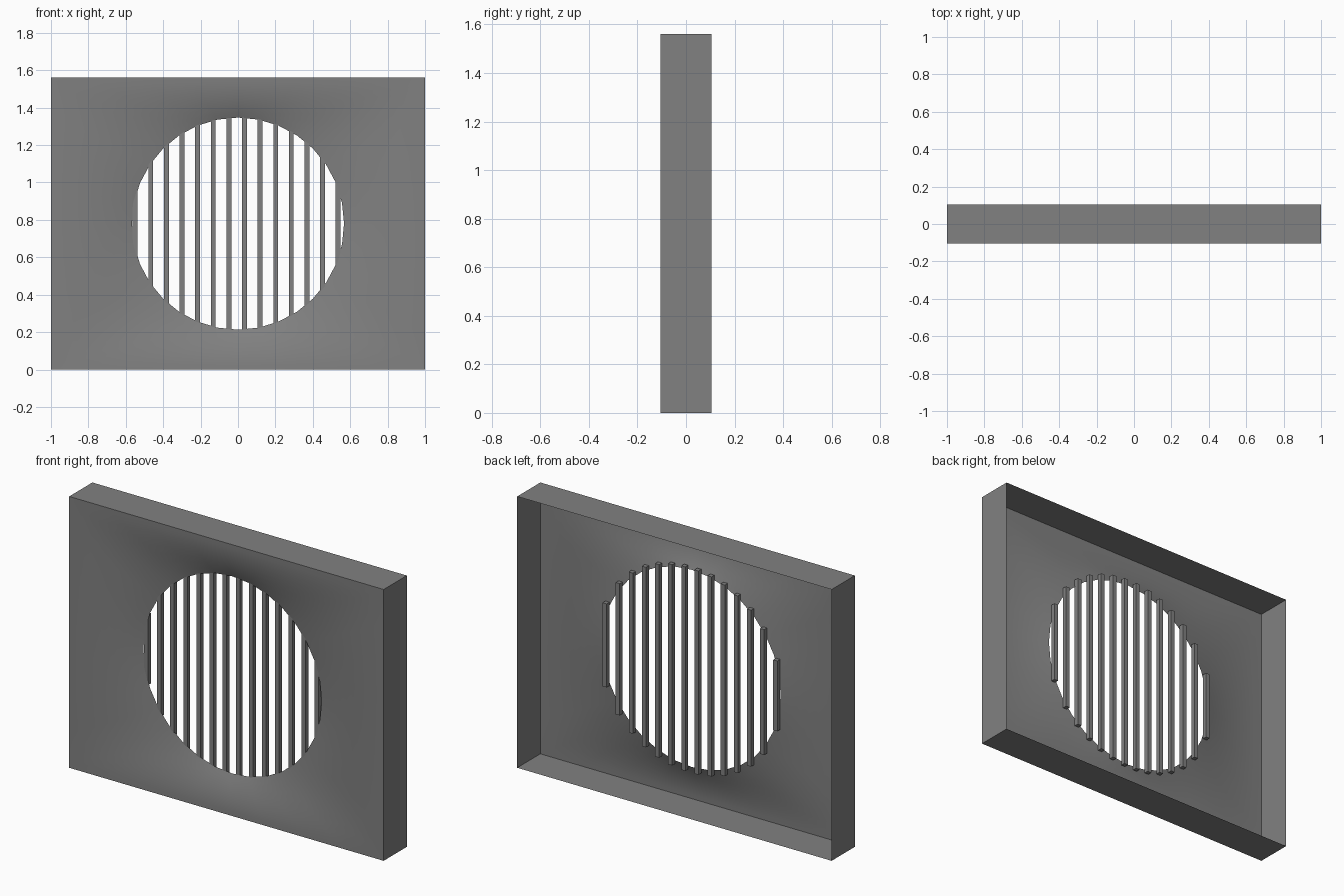
import bpy, bmesh, math

cube = bpy.data.objects.get("Cube")
if cube:
    bpy.data.objects.remove(cube)

HALF_W, HALF_D, HEIGHT = 1.0, 0.105, 1.56
MID_Z = HEIGHT / 2
HOLE_R, DISH = 0.567, 0.055
SEGS, RINGS = 32, 8

grey = bpy.data.materials.new("Grey metal")
grey.use_nodes = True
colour = (0.22, 0.22, 0.22, 1)
grey.diffuse_color = colour
grey.node_tree.nodes["Principled BSDF"].inputs["Base Color"].default_value = colour


def make_object(name, bm):
    mesh = bpy.data.meshes.new(name)
    bm.to_mesh(mesh)
    bm.free()
    mesh.materials.append(grey)
    obj = bpy.data.objects.new(name, mesh)
    bpy.context.collection.objects.link(obj)
    return obj


def border_point(k):
    # even steps along the four sides, with the corners on the diagonals
    side, step = divmod((k + SEGS // 8) % SEGS, SEGS // 4)
    s = step / (SEGS // 8) - 1
    x, z = [(1, s), (-s, 1), (-1, -s), (s, -1)][side]
    return x * HALF_W, MID_Z + z * MID_Z


def bridge(bm, a, b):
    for i in range(SEGS):
        j = (i + 1) % SEGS
        bm.faces.new((a[i], a[j], b[j], b[i]))


# Open-backed housing: walls, then a front sheet dished in towards the hole
bm = bmesh.new()
border = [border_point(k) for k in range(SEGS)]
rings = [[bm.verts.new((x, HALF_D, z)) for x, z in border]]
for r in range(RINGS + 1):
    t = r / RINGS
    ring = []
    for k, (x, z) in enumerate(border):
        a = math.tau * k / SEGS
        hx, hz = HOLE_R * math.cos(a), MID_Z + HOLE_R * math.sin(a)
        ring.append(bm.verts.new((x + (hx - x) * t, -HALF_D + DISH * t * t, z + (hz - z) * t)))
    rings.append(ring)
for a, b in zip(rings, rings[1:]):
    bridge(bm, a, b)
bmesh.ops.recalc_face_normals(bm, faces=bm.faces)
if sum(f.normal.y for f in bm.faces) > 0:
    bmesh.ops.reverse_faces(bm, faces=bm.faces)
housing = make_object("housing", bm)
bpy.ops.object.select_all(action='DESELECT')
housing.select_set(True)
bpy.context.view_layer.objects.active = housing
bpy.ops.object.shade_smooth_by_angle(angle=math.radians(35))

# Vertical grille bars just behind the opening, slightly overlapping its edge
BARS, FIRST, PITCH, THICK = 14, -0.55, 0.0835, 0.026
for i in range(BARS):
    x = FIRST + i * PITCH
    inner = abs(x) - THICK / 2
    half = math.sqrt(HOLE_R ** 2 - inner ** 2) + 0.02
    bm = bmesh.new()
    bmesh.ops.create_cube(bm, size=1)
    for v in bm.verts:
        v.co = (x + v.co.x * THICK, -0.038 + v.co.y * THICK, MID_Z + v.co.z * 2 * half)
    make_object(f"grille_bar_{i + 1}", bm)
